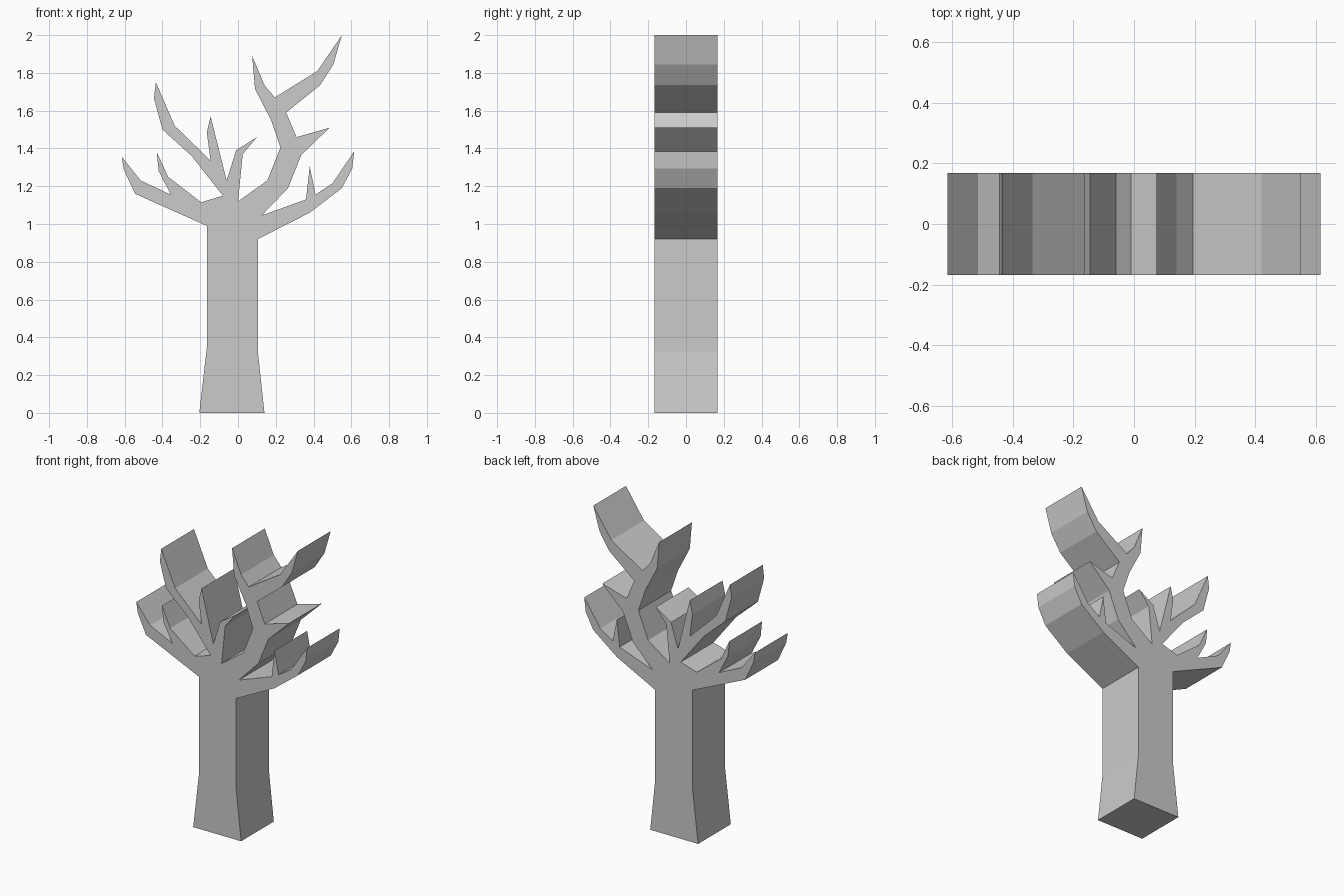
import bpy
import bmesh
from mathutils import Vector

HALF_DEPTH = 0.168

default_cube = bpy.data.objects.get("Cube")
if default_cube:
    bpy.data.objects.remove(default_cube, do_unlink=True)


def make_material(name, colour):
    material = bpy.data.materials.new(name)
    material.use_nodes = True
    material.diffuse_color = colour
    material.node_tree.nodes["Principled BSDF"].inputs["Base Color"].default_value = colour
    return material


def extrude_profile(name, profile, half_depth, material):
    """Make a solid slab from an outline in the x-z plane."""
    bm = bmesh.new()
    front = bm.faces.new([bm.verts.new((x, -half_depth, z)) for x, z in profile])
    result = bmesh.ops.extrude_face_region(bm, geom=[front], use_keep_orig=True)
    back_verts = [item for item in result["geom"] if isinstance(item, bmesh.types.BMVert)]
    bmesh.ops.translate(bm, verts=back_verts, vec=Vector((0, 2 * half_depth, 0)))
    bmesh.ops.recalc_face_normals(bm, faces=bm.faces)
    mesh = bpy.data.meshes.new(name)
    bm.to_mesh(mesh)
    bm.free()
    mesh.materials.append(material)
    tree = bpy.data.objects.new(name, mesh)
    bpy.context.collection.objects.link(tree)
    return tree


# Flared trunk, each side running to its lowest branch
trunk_left = [(.14, 0), (.105, .325), (.105, .92)]
trunk_right = [(-.165, .99), (-.165, .345), (-.205, 0)]

# Low branch on the left, with one twig
low_left_branch = [(.38, 1.06), (.55, 1.19), (.605, 1.295), (.615, 1.385),
                   (.5, 1.215), (.41, 1.155), (.38, 1.305), (.36, 1.13),
                   (.125, 1.045)]

# Tall forked branch: side twig, high tip, inner tip, then back down
tall_side_twig = [(.265, 1.19), (.335, 1.365), (.485, 1.51), (.31, 1.46)]
tall_high_tip = [(.255, 1.59), (.435, 1.735), (.505, 1.845), (.55, 2),
                 (.42, 1.81), (.195, 1.67)]
tall_inner_tip = [(.14, 1.735), (.075, 1.89), (.09, 1.715), (.175, 1.55),
                  (.225, 1.405), (.155, 1.23), (0, 1.12)]

# Small shoot in the middle
middle_shoot = [(.025, 1.37), (.1, 1.46), (-.01, 1.39), (-.06, 1.23)]

# Upper right branch, with an inner twig
upper_right_branch = [(-.145, 1.57), (-.165, 1.485), (-.145, 1.335),
                      (-.335, 1.52), (-.435, 1.75), (-.445, 1.665),
                      (-.4, 1.5), (-.245, 1.36), (-.08, 1.15)]

# Low right branch, with an inner twig
low_right_branch = [(-.195, 1.115), (-.37, 1.25), (-.43, 1.38), (-.42, 1.28),
                    (-.355, 1.155), (-.515, 1.23), (-.615, 1.355),
                    (-.605, 1.29), (-.545, 1.16)]

outline = (trunk_left + low_left_branch + tall_side_twig + tall_high_tip
           + tall_inner_tip + middle_shoot + upper_right_branch
           + low_right_branch + trunk_right)

# Bare tree cut as one thick slab
grey = make_material("light grey", (.6, .6, .6, 1))
extrude_profile("bare_tree", outline, HALF_DEPTH, grey)
